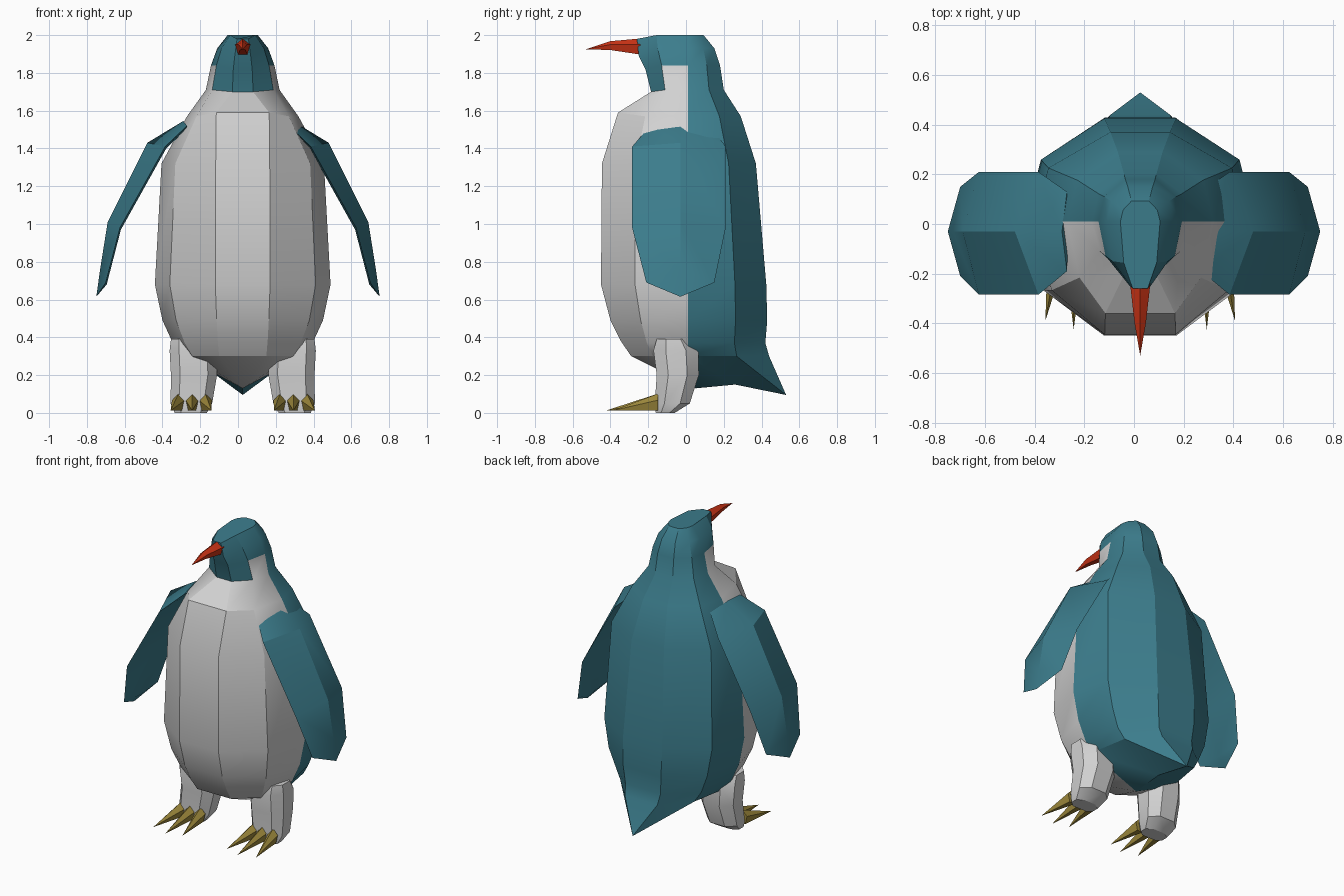
import bpy, bmesh, math

cube = bpy.data.objects.get("Cube")
if cube:
    bpy.data.objects.remove(cube)

CX = 0.025  # centre line of the torso


def material(name, rgb):
    m = bpy.data.materials.new(name)
    m.use_nodes = True
    m.diffuse_color = (*rgb, 1)
    m.node_tree.nodes["Principled BSDF"].inputs["Base Color"].default_value = (*rgb, 1)
    return m


TEAL = material("teal_feathers", (0.045, 0.205, 0.265))
WHITE = material("pale_feathers", (0.64, 0.64, 0.64))
RED = material("red_beak", (0.62, 0.035, 0.008))
GOLD = material("gold_claws", (0.34, 0.25, 0.045))


def finish(name, bm, mats, angle=28):
    bmesh.ops.recalc_face_normals(bm, faces=bm.faces)
    me = bpy.data.meshes.new(name)
    bm.to_mesh(me)
    bm.free()
    ob = bpy.data.objects.new(name, me)
    bpy.context.collection.objects.link(ob)
    for m in mats:
        me.materials.append(m)
    bpy.ops.object.select_all(action='DESELECT')
    ob.select_set(True)
    bpy.context.view_layer.objects.active = ob
    bpy.ops.object.shade_smooth_by_angle(angle=math.radians(angle))
    return ob


def skin(bm, rings, rule=lambda row, col: 0):
    """Bridge closed rings of equal size; rule gives the material index."""
    loops = [[bm.verts.new(p) for p in r] for r in rings]
    n = len(loops[0])
    for r, (a, b) in enumerate(zip(loops, loops[1:])):
        for c in range(n):
            d = (c + 1) % n
            bm.faces.new((a[c], a[d], b[d], b[c])).material_index = rule(r, c)
    return loops


def fan(bm, loop, tip):
    v = bm.verts.new(tip)
    for a, b in zip(loop, loop[1:] + loop[:1]):
        bm.faces.new((a, b, v))


# Body and head: ten-sided rings (front z, z, half width, front y, back y,
# front strip half width, back strip half width)
rows = [
    (0.30, 0.30, 0.320, -0.290, 0.440, 0.125, 0.120),
    (0.38, 0.37, 0.370, -0.345, 0.420, 0.132, 0.130),
    (0.49, 0.49, 0.425, -0.400, 0.430, 0.138, 0.140),
    (0.68, 0.68, 0.465, -0.450, 0.425, 0.145, 0.145),
    (1.32, 1.32, 0.430, -0.445, 0.370, 0.143, 0.120),
    (1.59, 1.57, 0.295, -0.360, 0.290, 0.140, 0.090),
    (1.70, 1.71, 0.195, -0.185, 0.200, 0.055, 0.065),
    (1.82, 1.84, 0.168, -0.215, 0.180, 0.050, 0.060),
    (1.89, 1.93, 0.135, -0.250, 0.150, 0.042, 0.050),
    (1.98, 2.00, 0.080, -0.260, 0.093, 0.030, 0.035),
]


def body_ring(zf, z, w, yf, yb, sf, sb):
    half = [(sf, yf, zf), (0.83 * w, 0.6 * yf, z), (w, 0.01, z),
            (0.86 * w, 0.61 * yb, z), (sb, yb, z)]
    return ([(CX + x, y, h) for x, y, h in half]
            + [(CX - x, y, h) for x, y, h in reversed(half)])


def body_colour(row, col):
    if row < 6:                                  # pale belly and breast
        return 1 if col in (0, 1, 7, 8, 9) else 0
    return 1 if row == 6 and col in (1, 7) else 0  # pale cheek patch


bm = bmesh.new()
loops = skin(bm, [body_ring(*r) for r in rows], body_colour)
bm.faces.new(loops[-1])
# Keeled underside and pointed tail
k1, k2, tip = [bm.verts.new((CX, y, z)) for y, z in
               ((0.05, 0.13), (0.26, 0.15), (0.53, 0.095))]
b = loops[0]
for f, mat in [((b[9], b[0], k1), 1), ((b[0], b[1], k1), 1), ((b[8], b[9], k1), 1),
               ((b[1], b[2], k1), 1), ((b[7], b[8], k1), 1),
               ((b[2], b[3], k2, k1), 0), ((b[6], b[7], k1, k2), 0),
               ((b[3], tip, k2), 0), ((b[6], k2, tip), 0),
               ((b[3], b[4], tip), 0), ((b[5], b[6], tip), 0), ((b[4], b[5], tip), 0)]:
    bm.faces.new(f).material_index = mat
finish("body", bm, [TEAL, WHITE])

# Beak: five-sided taper
bm = bmesh.new()


def beak_ring(y, z, rx, rz):
    return [(CX + rx * math.sin(math.tau * i / 5), y, z + rz * math.cos(math.tau * i / 5))
            for i in range(5)]


loops = skin(bm, [beak_ring(-0.24, 1.935, 0.043, 0.047), beak_ring(-0.40, 1.942, 0.024, 0.026)])
bm.faces.new(loops[0])
fan(bm, loops[-1], (CX, -0.53, 1.925))
finish("beak", bm, [RED])

# Flippers: lens sections (ridge x, ridge z, edge x, edge z, front y, back y)
flipper_rows = [
    (0.29, 1.545, 0.27, 1.52, -0.19, 0.13),
    (0.48, 1.430, 0.385, 1.41, -0.285, 0.210),
    (0.69, 1.010, 0.625, 0.98, -0.285, 0.210),
    (0.73, 0.760, 0.700, 0.69, -0.210, 0.150),
]


def build_flipper(side, name):
    bm = bmesh.new()
    rings = [[(side * ex, yf, ez), (side * x, -0.03, z),
              (side * ex, yb, ez), (side * (ex - 0.005), -0.03, ez - 0.01)]
             for x, z, ex, ez, yf, yb in flipper_rows]
    loops = skin(bm, rings)
    bm.faces.new(loops[0])
    fan(bm, loops[-1], (side * 0.75, -0.03, 0.615))
    finish(name, bm, [TEAL])


# Legs: eight-sided sections (z, centre x, half width, front y, back y)
leg_rows = [
    (0.00, 0.275, 0.085, -0.160, -0.060),
    (0.05, 0.272, 0.110, -0.165, 0.020),
    (0.20, 0.258, 0.122, -0.155, 0.068),
    (0.33, 0.262, 0.125, -0.172, 0.065),
    (0.39, 0.270, 0.110, -0.155, 0.020),
]


def leg_ring(side, z, x, w, yf, yb):
    ym, yr = (yf + yb) / 2, (yb - yf) / 2
    pts = [(-0.6, -1), (0.6, -1), (1, -0.45), (1, 0.45),
           (0.5, 1), (-0.5, 1), (-1, 0.45), (-1, -0.45)]
    return [(CX + side * (x + w * u), ym + yr * v, z) for u, v in pts]


def build_leg(side, name):
    bm = bmesh.new()
    loops = skin(bm, [leg_ring(side, *r) for r in leg_rows])
    bm.faces.new(loops[0])
    bm.faces.new(loops[-1])
    finish(name, bm, [WHITE])


# Claws: tapered five-sided spikes, splayed outward
def build_claw(side, name, x, tip_x, tip_y):
    bm = bmesh.new()
    ring = [(CX + side * (x + 0.036 * math.sin(math.tau * i / 5)), -0.148,
             0.052 + 0.05 * math.cos(math.tau * i / 5)) for i in range(5)]
    loop = [bm.verts.new(p) for p in ring]
    bm.faces.new(loop)
    fan(bm, loop, (CX + side * tip_x, tip_y, 0.012))
    finish(name, bm, [GOLD])


for side, label in ((1, "left"), (-1, "right")):
    build_flipper(side, label + "_flipper")
    build_leg(side, label + "_leg")
    build_claw(side, label + "_inner_claw", 0.198, 0.165, -0.39)
    build_claw(side, label + "_middle_claw", 0.268, 0.268, -0.425)
    build_claw(side, label + "_outer_claw", 0.340, 0.382, -0.39)
